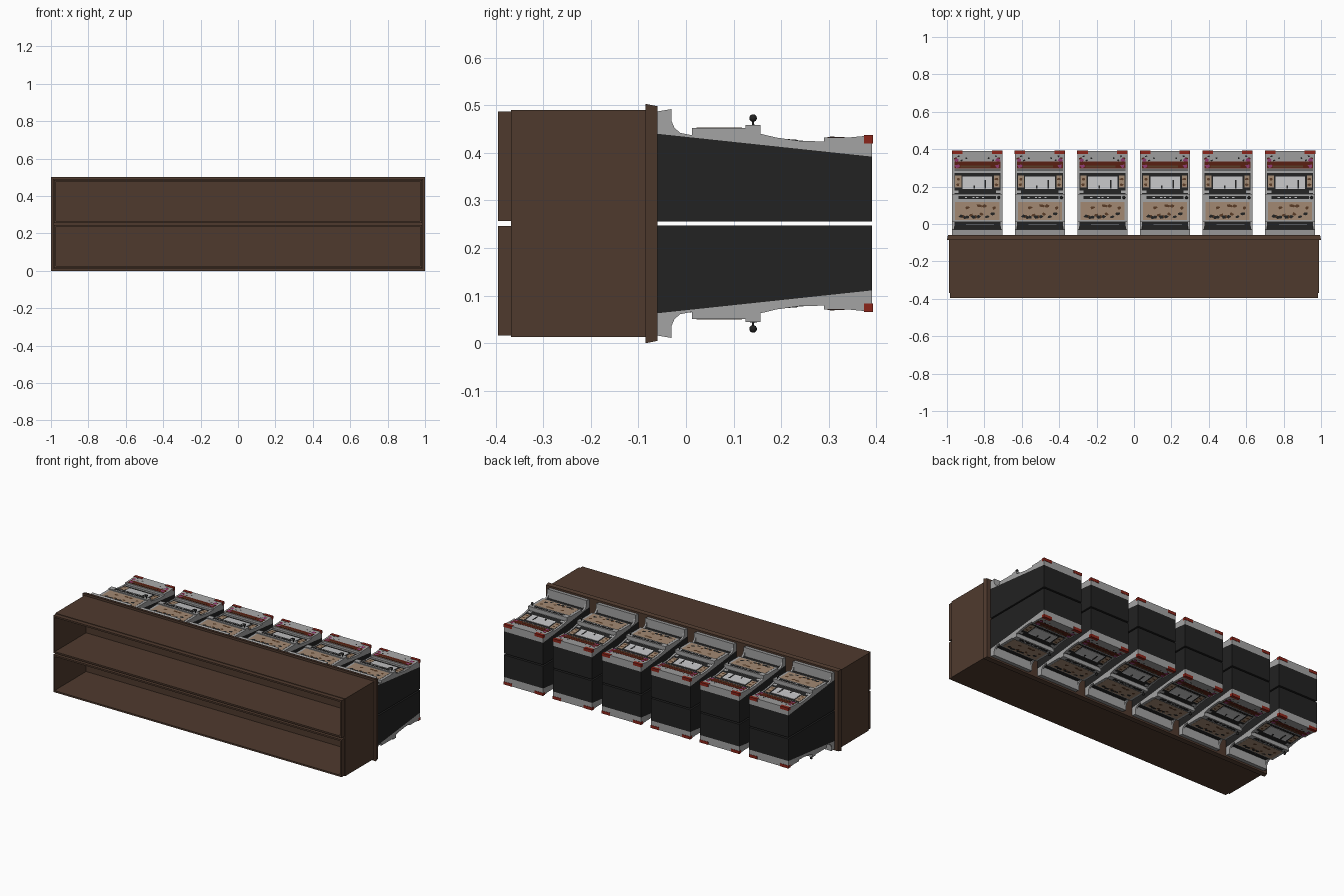
import bpy, bmesh, math, random
from mathutils import Vector

if "Cube" in bpy.data.objects:
    bpy.data.objects.remove(bpy.data.objects["Cube"], do_unlink=True)

def material(name, r, g, b):
    m = bpy.data.materials.new(name)
    m.use_nodes = True
    m.diffuse_color = (r, g, b, 1)
    m.node_tree.nodes["Principled BSDF"].inputs["Base Color"].default_value = (r, g, b, 1)
    return m

wood = material("brown wood", .078, .042, .027)
black = material("black", .016, .016, .016)
grey = material("metal grey", .37, .37, .37)
tan = material("tan glass", .36, .25, .17)
maroon = material("dark red", .10, .014, .006)
red = material("red", .26, .018, .010)
pink = material("magenta", .28, .045, .17)
pale = material("pale screen", .55, .55, .56)
umber = material("umber", .10, .045, .02)

HEIGHT = .503
WIDTH = .134          # half width of one machine
parts = []            # (name, mesh) of a single machine

def to_mesh(bm, name, mat):
    bmesh.ops.recalc_face_normals(bm, faces=bm.faces)
    me = bpy.data.meshes.new(name)
    bm.to_mesh(me)
    bm.free()
    me.materials.append(mat)
    return me

def add_prism(bm, profile, x0, x1):
    """Extrude a (y, z) outline along x."""
    face = bm.faces.new([bm.verts.new((x0, y, z)) for y, z in profile])
    out = bmesh.ops.extrude_face_region(bm, geom=[face])["geom"]
    verts = [v for v in out if isinstance(v, bmesh.types.BMVert)]
    bmesh.ops.translate(bm, verts=verts, vec=(x1 - x0, 0, 0))

def rect(y0, y1, z0, z1):
    return [(y0, z0), (y1, z0), (y1, z1), (y0, z1)]

def prisms(name, mat, items):
    bm = bmesh.new()
    for profile, x0, x1 in items:
        add_prism(bm, profile, x0, x1)
    return to_mesh(bm, name, mat)

def place(name, me, x=0):
    """Put a part in the upper bank and its turned twin in the lower bank."""
    for bank, angle, z in (("upper", 0, 0), ("lower", math.pi, HEIGHT)):
        ob = bpy.data.objects.new(name + "_" + bank, me)
        ob.location = (x, 0, z)
        ob.rotation_euler = (0, angle, 0)
        bpy.context.collection.objects.link(ob)

# Hollow stand, one half
def shell(y0, y1, z0, z1, half, wall):
    return [(rect(y0, y1, z1 - wall, z1), -half, half),
            (rect(y0, y1, z0, z0 + wall), -half, half),
            (rect(y0, y1, z0 + wall, z1 - wall), -half, wall - half),
            (rect(y0, y1, z0 + wall, z1 - wall), half - wall, half)]

place("stand_body", prisms("stand_body", wood, shell(-.368, -.085, .2515, .49, .988, .012)))
place("stand_plinth", prisms("stand_plinth", wood, shell(-.395, -.368, .257, .487, .983, .01)))

# Flanged top board with a tapered edge
bm = bmesh.new()
add_prism(bm, rect(-.085, -.06, 0, HEIGHT), -1, 1)
for v in bm.verts:
    if v.co.y > -.07:
        v.co.x *= .995
        v.co.z += .005 if v.co.z < .1 else -.005
board = bpy.data.objects.new("stand_top_board", to_mesh(bm, "stand_top_board", wood))
bpy.context.collection.objects.link(board)

# Machine outlines: full cheek outline and the recessed core between cheeks
UPPER = [(.29, .432), (.34, .432), (.391, .437)]
DECK = [(.013, .437), (.013, .452), (.125, .452), (.125, .458), (.157, .458)]
CHEEK = [(-.06, .487), (-.03, .492), (-.03, .466), (-.024, .452), (-.012, .442)] + DECK + \
        [(.157, .44), (.19, .432), (.24, .425), (.29, .424)] + UPPER
CORE = [(-.06, .487), (-.03, .492), (-.03, .437)] + DECK + \
       [(.157, .434), (.2, .426), (.29, .419)] + UPPER
LOW = [(.391, .392), (-.06, .44)]

def surface(y):
    for (ya, za), (yb, zb) in zip(CORE, CORE[1:]):
        if ya < yb and ya <= y <= yb:
            return za + (zb - za) * (y - ya) / (yb - ya)
    return CORE[-1][1]

def machine_part(name, mat, items):
    parts.append((name, prisms(name, mat, items)))

def panel(name, mat, lift, *areas):
    """Thin plates (x0, x1, y0, y1) that follow the front surface."""
    items = []
    for x0, x1, y0, y1 in areas:
        ys = [y0] + sorted({y for y, z in CORE if y0 < y < y1}) + [y1]
        top = [(y, surface(y) + lift) for y in ys]
        items.append((top + [(y, z - lift - .001) for y, z in reversed(top)], x0, x1))
    machine_part(name, mat, items)

def blobs(name, mat, lift, spots):
    """Irregular painted patches (x, y, radius)."""
    bm = bmesh.new()
    for cx, cy, r in spots:
        ring = []
        for k in range(7):
            a = math.tau * k / 7
            q = r * random.uniform(.6, 1.2)
            y = cy + .7 * q * math.sin(a)
            ring.append(bm.verts.new((cx + q * math.cos(a), y, surface(y) + lift)))
        bm.faces.new(ring)
    parts.append((name, to_mesh(bm, name, mat)))

random.seed(4)
W, C = WIDTH, WIDTH - .011
machine_part("cabinet", black, [([(-.06, .256), (.391, .256)] + LOW, -W, W)])
machine_part("side_cheeks", grey, [(CHEEK + LOW, -W, -C), (CHEEK + LOW, C, W)])
machine_part("front_core", grey, [(CORE + LOW, -C, C)])
machine_part("corner_lamps", red, [(rect(.374, .393, .42, .4375), s * W * 1.005, s * .078) for s in (-1, 1)])

# Front panels, from tray to header
panel("tray_well", black, .001, (-C, C, -.029, .012))
panel("tray_mouth", grey, .003, (-.06, .09, -.003, .001))
panel("belly_glass", tan, .001, (-.118, .118, .022, .118))
panel("button_strip", black, .001, (-.1, .1, .134, .149))
panel("buttons", pale, .003, *[(x - .006, x + .006, .139, .144) for x in (-.06, -.02, 0, .03)])
panel("screen_surround", black, .001, (-C, C, .16, .288))
panel("screen_trim", grey, .002, (-C, C, .272, .286), (-C, -.1, .165, .18), (.1, C, .165, .18))
panel("screen_sides", tan, .002, (-.118, -.085, .195, .26), (.09, .118, .195, .26))
panel("screen", pale, .003, (-.078, .08, .188, .255))
panel("screen_figure", black, .004, (.04, .048, .19, .235), (-.02, -.012, .19, .205))
panel("header_band", maroon, .001, (-C, C, .297, .333))
panel("header_stripe", umber, .002, (-.09, .07, .303, .312))

# Painted patches
blobs("belly_shadows", black, .003, [(random.uniform(-.1, .1), random.uniform(.032, .06), .013) for _ in range(7)])
blobs("belly_patches", umber, .0025, [(random.uniform(-.1, .1), random.uniform(.035, .105), .014) for _ in range(8)])
blobs("side_patches", umber, .004, [(s * .103, y, .01) for s in (-1, 1) for y in (.21, .24)])
blobs("header_flowers", pink, .004, [(s * .108, y, .014) for s in (-1, 1) for y in (.31, .342)])
blobs("header_dots", black, .003, [(s * x, y, .007) for s in (-1, 1) for x, y in ((.06, .352), (.1, .362), (.085, .34))])
blobs("header_spots", maroon, .003, [(s * .115, .35, .01) for s in (-1, 1)])

# Ball-topped stick on the button deck
bm = bmesh.new()
bmesh.ops.create_uvsphere(bm, u_segments=14, v_segments=8, radius=.008)
bmesh.ops.translate(bm, verts=bm.verts, vec=(.115, .141, .473))
add_prism(bm, rect(.139, .143, .456, .47), .113, .117)
for f in bm.faces:
    f.smooth = len(f.verts) == 3 or f.calc_center_median().z > .464
parts.append(("ball_stick", to_mesh(bm, "ball_stick", black)))

# Six machines in each bank
for i in range(6):
    for name, me in parts:
        place(f"{name}_{i + 1}", me, -.838 + .3345 * i)
